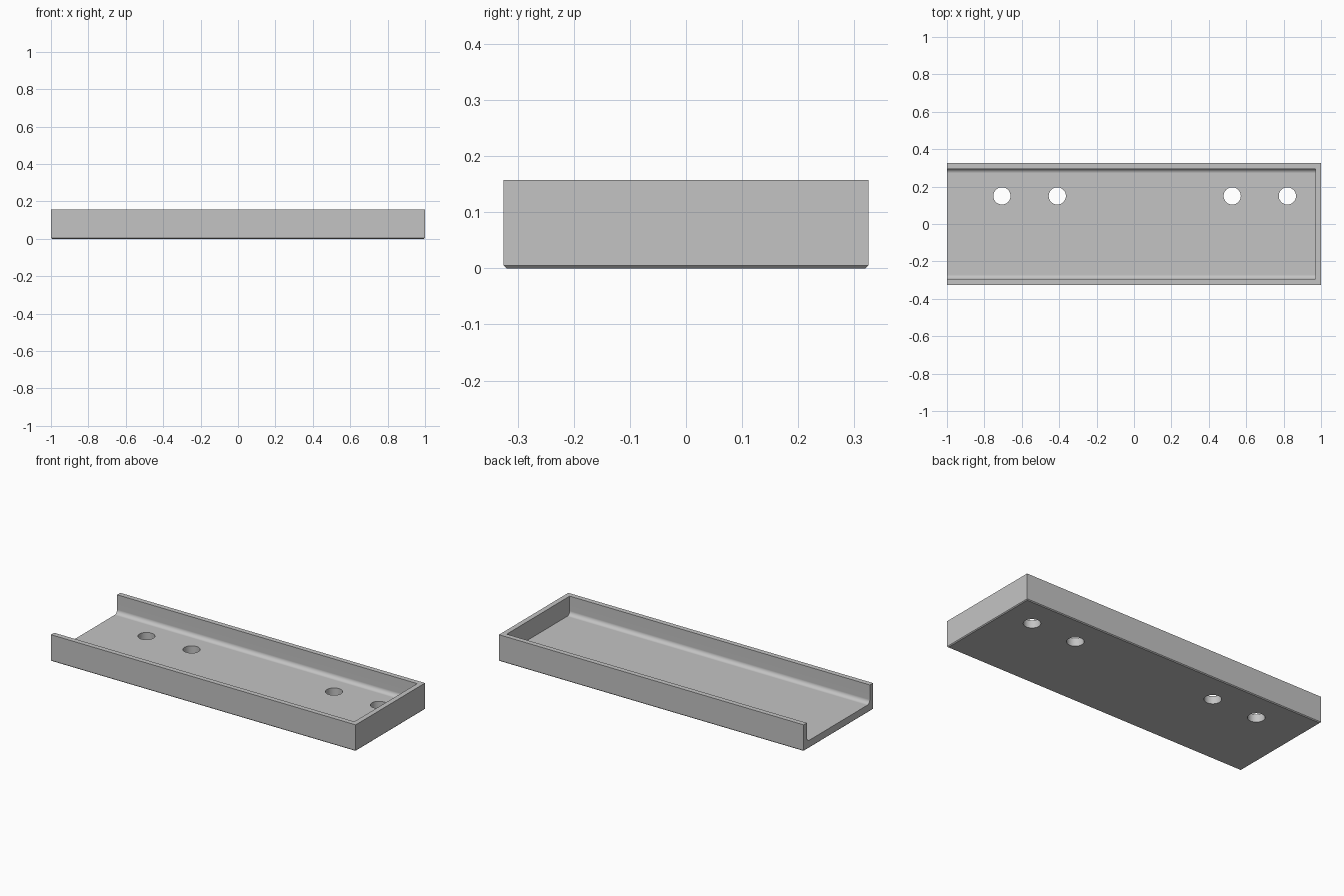
import bpy
import bmesh
import math

if "Cube" in bpy.data.objects:
    bpy.data.objects.remove(bpy.data.objects["Cube"])

HALF_W, HEIGHT = 0.325, 0.157
WALL, FLOOR = 0.03, 0.046
FILLET, CHAMFER = 0.024, 0.005

grey = bpy.data.materials.new("plain grey")
grey.use_nodes = True
colour = (0.55, 0.55, 0.55, 1)
grey.diffuse_color = colour
grey.node_tree.nodes["Principled BSDF"].inputs["Base Color"].default_value = colour


def make_object(name, bm):
    bmesh.ops.recalc_face_normals(bm, faces=bm.faces)
    mesh = bpy.data.meshes.new(name)
    bm.to_mesh(mesh)
    bm.free()
    mesh.materials.append(grey)
    obj = bpy.data.objects.new(name, mesh)
    bpy.context.collection.objects.link(obj)
    return obj


def extrude_along_x(name, profile, x0, x1):
    bm = bmesh.new()
    face = bm.faces.new([bm.verts.new((x0, y, z)) for y, z in profile])
    result = bmesh.ops.extrude_face_region(bm, geom=[face])
    verts = [v for v in result["geom"] if isinstance(v, bmesh.types.BMVert)]
    bmesh.ops.translate(bm, verts=verts, vec=(x1 - x0, 0, 0))
    return make_object(name, bm)


def cut(target, cutter):
    cutter.hide_render = True
    mod = target.modifiers.new(cutter.name, "BOOLEAN")
    mod.operation = "DIFFERENCE"
    mod.solver = "EXACT"
    mod.object = cutter
    bpy.context.view_layer.objects.active = target
    bpy.ops.object.modifier_apply(modifier=mod.name)
    bpy.data.objects.remove(cutter)


# Solid block with a fine chamfer around its underside
bm = bmesh.new()
bmesh.ops.create_cube(bm, size=1)
for v in bm.verts:
    v.co = (v.co.x * 2, v.co.y * 2 * HALF_W, (v.co.z + 0.5) * HEIGHT)
bottom = [e for e in bm.edges if all(v.co.z < 0.001 for v in e.verts)]
bmesh.ops.bevel(bm, geom=bottom, offset=CHAMFER, segments=1, affect="EDGES")
tray = make_object("tray", bm)

# Channel, open at one end, with rounded corners where floor meets long walls
inner = HALF_W - WALL
right_arc = []
for i in range(9):
    a = math.pi / 2 * i / 8
    right_arc.append((inner - FILLET + FILLET * math.sin(a),
                      FLOOR + FILLET - FILLET * math.cos(a)))
left_arc = [(-y, z) for y, z in reversed(right_arc)]
top = HEIGHT + 0.1
profile = left_arc + right_arc + [(inner, top), (-inner, top)]
cut(tray, extrude_along_x("channel_cutter", profile, -1.1, 1 - WALL))

# Four round mounting holes through the floor
for x in (-0.706, -0.41, 0.525, 0.82):
    bm = bmesh.new()
    bmesh.ops.create_cone(bm, cap_ends=True, segments=40,
                          radius1=0.046, radius2=0.046, depth=0.3)
    bmesh.ops.translate(bm, verts=bm.verts, vec=(x, 0.15, 0.02))
    cut(tray, make_object("hole_cutter", bm))

# Smooth the rounded surfaces and keep the flats flat
bpy.ops.object.select_all(action="DESELECT")
tray.select_set(True)
bpy.context.view_layer.objects.active = tray
bpy.ops.object.shade_smooth_by_angle(angle=math.radians(30))
weighted = tray.modifiers.new("weighted_normals", "WEIGHTED_NORMAL")
weighted.keep_sharp = True
